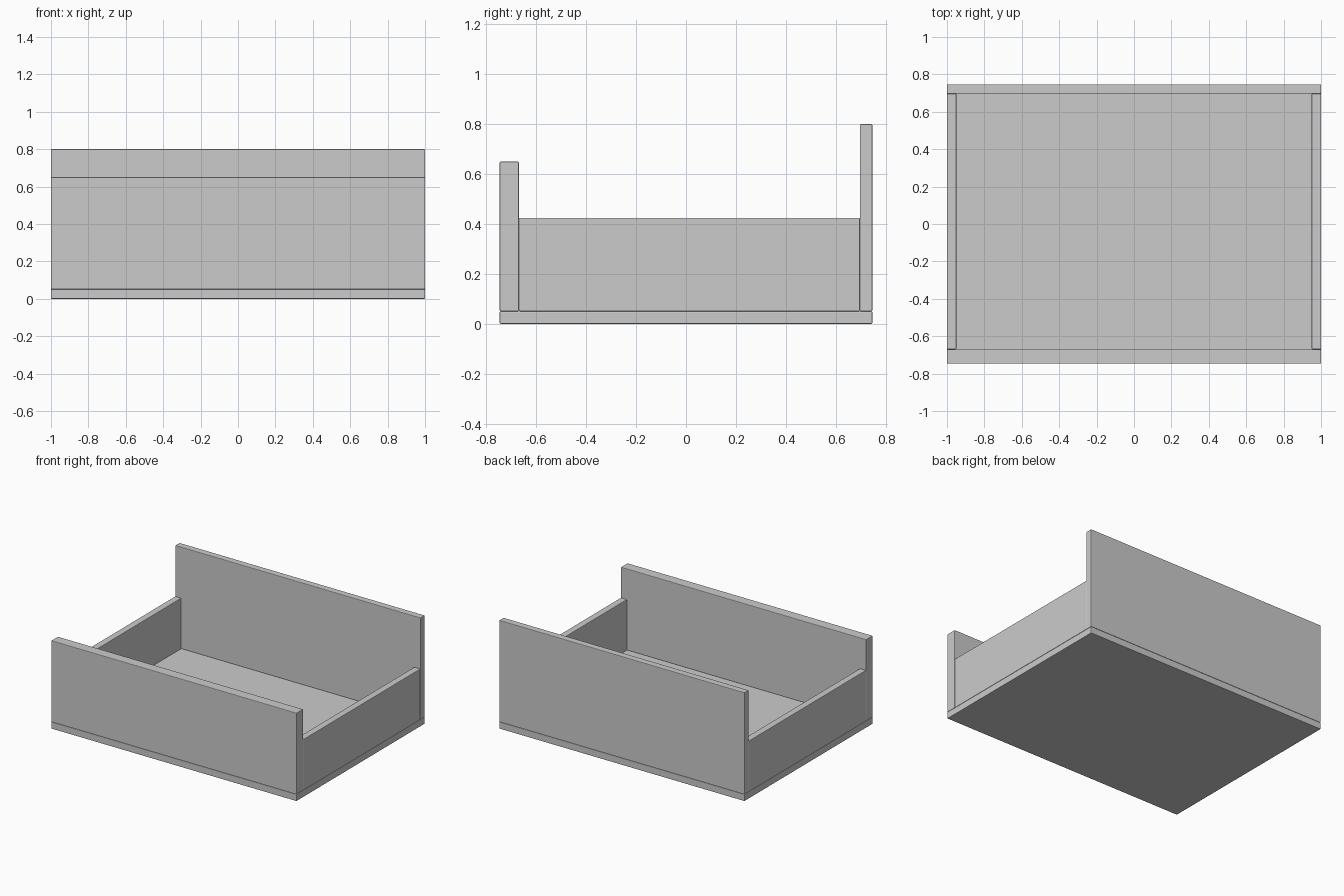
import bpy

if "Cube" in bpy.data.objects:
    bpy.data.objects.remove(bpy.data.objects["Cube"])


def panel(name, x, y, z, bevel=0.004):
    """Box panel from (min, max) ranges, with slightly eased edges."""
    spans = (x, y, z)
    bpy.ops.mesh.primitive_cube_add(size=1, location=[(a + b) / 2 for a, b in spans])
    ob = bpy.context.object
    ob.name = name
    ob.scale = [b - a for a, b in spans]
    bpy.ops.object.transform_apply(location=False, rotation=False, scale=True)
    mod = ob.modifiers.new("eased_edges", 'BEVEL')
    mod.width = bevel
    mod.segments = 2
    return ob


D = 0.747          # half depth
T = 0.05           # board thickness
FRONT = -0.67      # inner face of the thick front panel
BACK = D - T       # inner face of the back panel

# Floor board
panel("base", (-1, 1), (-D, D), (0, T))

# Thick front panel and taller back panel
panel("front_panel", (-1, 1), (-D, FRONT), (T, 0.65))
panel("back_panel", (-1, 1), (BACK, D), (T, 0.80))

# Low side panels between front and back
for name, s in (("left_side", -1), ("right_side", 1)):
    panel(name, sorted((s * 0.95, s * 1.0)), (FRONT, BACK), (T, 0.425))
